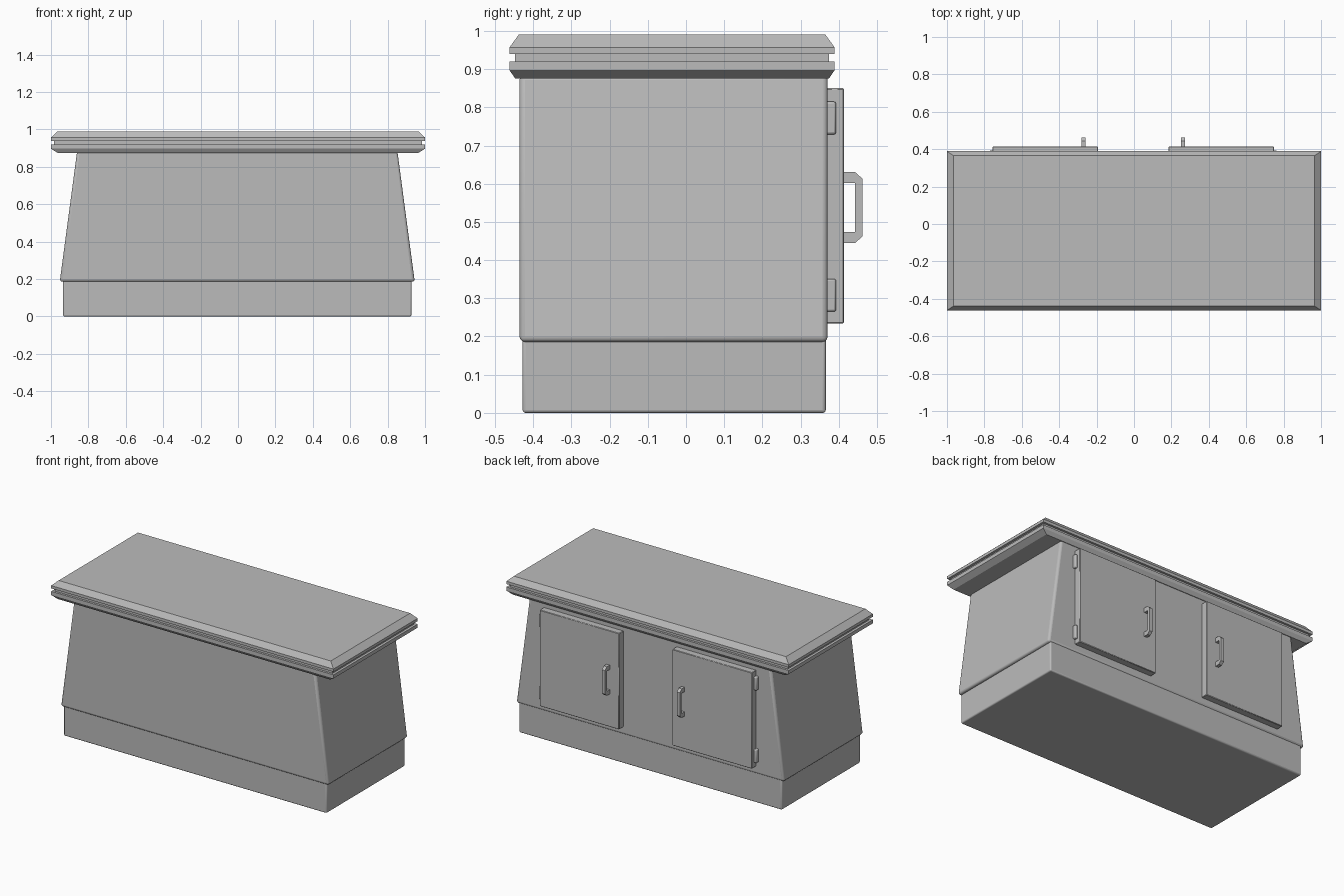
import bpy, bmesh
from math import radians

cube = bpy.data.objects.get("Cube")
if cube:
    bpy.data.objects.remove(cube, do_unlink=True)

GREY = (0.5, 0.5, 0.5, 1)
mat = bpy.data.materials.new("plain grey")
mat.use_nodes = True
mat.diffuse_color = GREY
mat.node_tree.nodes["Principled BSDF"].inputs["Base Color"].default_value = GREY


def finish(name, bm, bevel=0, segments=3, smooth=True):
    """Turn a bmesh into a named object with optional rounded edges."""
    bmesh.ops.recalc_face_normals(bm, faces=bm.faces)
    mesh = bpy.data.meshes.new(name)
    bm.to_mesh(mesh)
    bm.free()
    mesh.materials.append(mat)
    obj = bpy.data.objects.new(name, mesh)
    bpy.context.collection.objects.link(obj)
    if bevel:
        mod = obj.modifiers.new("rounded edges", "BEVEL")
        mod.width = bevel
        mod.segments = segments
    if smooth:
        bpy.ops.object.select_all(action="DESELECT")
        obj.select_set(True)
        bpy.context.view_layer.objects.active = obj
        bpy.ops.object.shade_smooth_by_angle(angle=radians(40))
    return obj


def loft(name, rings, **options):
    """Stack rectangles given as (x0, x1, y0, y1, z) into a closed solid."""
    bm = bmesh.new()
    loops = [[bm.verts.new((x, y, z)) for x, y in
              ((x0, y0), (x1, y0), (x1, y1), (x0, y1))]
             for x0, x1, y0, y1, z in rings]
    for low, high in zip(loops, loops[1:]):
        for i in range(4):
            j = (i + 1) % 4
            bm.faces.new((low[i], low[j], high[j], high[i]))
    bm.faces.new(loops[0][::-1])
    bm.faces.new(loops[-1])
    return finish(name, bm, **options)


def box(name, x, y, z, **options):
    return loft(name, [(*sorted(x), *y, h) for h in z], **options)


def handle(name, x):
    """Extrude a C-shaped side profile with chamfered outer corners."""
    profile = [(0.41, 0.63), (0.443, 0.63), (0.462, 0.613), (0.462, 0.462),
               (0.443, 0.445), (0.41, 0.445), (0.41, 0.473), (0.443, 0.473),
               (0.443, 0.602), (0.41, 0.602)]
    bm = bmesh.new()
    face = bm.faces.new([bm.verts.new((x - 0.011, y, z)) for y, z in profile])
    out = bmesh.ops.extrude_face_region(bm, geom=[face])
    moved = [v for v in out["geom"] if isinstance(v, bmesh.types.BMVert)]
    bmesh.ops.translate(bm, verts=moved, vec=(0.022, 0, 0))
    return finish(name, bm, smooth=False)


# Plinth and tapered cabinet
box("plinth", (-0.935, 0.927), (-0.428, 0.366), (0, 0.2), bevel=0.008)
loft("cabinet_body", [(-0.953, 0.945, -0.436, 0.371, 0.186),
                      (-0.86, 0.852, -0.436, 0.371, 0.885)], bevel=0.014)

# Counter top: two chamfered slabs with a groove between them
slab = [(0.035, 0.015, 0.875), (0, 0, 0.897), (0, 0, 0.92),
        (0.016, 0.014, 0.92), (0.016, 0.014, 0.939), (0, 0, 0.939),
        (0, 0, 0.957), (0.036, 0.024, 0.99)]
loft("counter_top", [(-1 + dx, 1 - dx, -0.462 + dy, 0.389 - dy, z)
                     for dx, dy, z in slab], smooth=False)

# Pair of rear doors with handles and hinges
MIDDLE = -0.004
for label, side in (("right", -1), ("left", 1)):
    def at(x):
        return MIDDLE + side * x

    box(label + "_door", (at(0.188), at(0.752)), (0.365, 0.414),
        (0.234, 0.85), bevel=0.003, segments=1)
    handle(label + "_door_handle", at(0.265))
    for level, z in (("lower", 0.308), ("upper", 0.772)):
        box(f"{label}_{level}_hinge", (at(0.74), at(0.769)), (0.36, 0.393),
            (z - 0.043, z + 0.043), bevel=0.006, segments=2)
